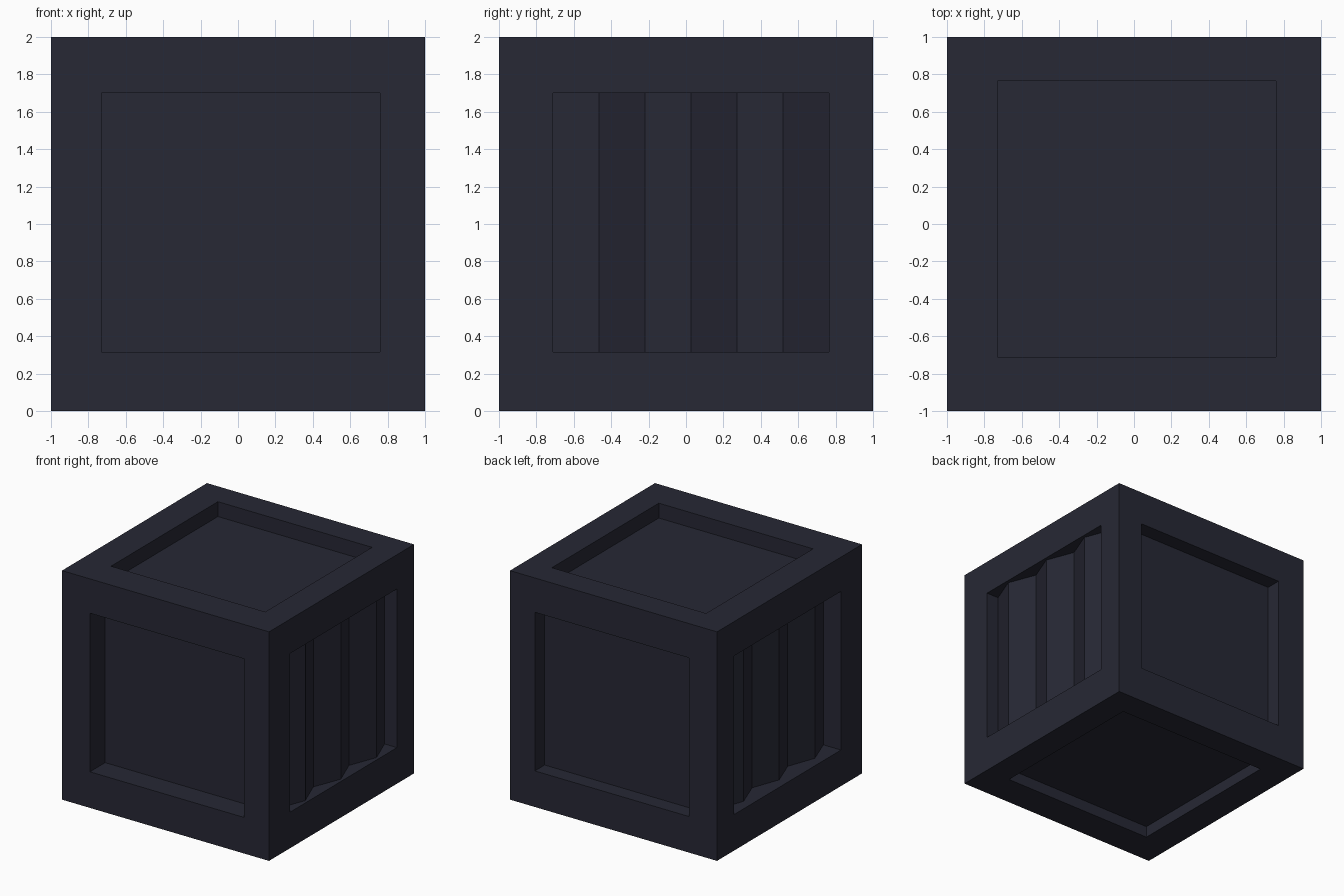
import bpy, bmesh

if "Cube" in bpy.data.objects:
    bpy.data.objects.remove(bpy.data.objects["Cube"])

# Limits of the window openings in the frame
X0, X1 = -0.73, 0.76
Y0, Y1 = -0.71, 0.765
Z0, Z1 = 0.315, 1.70

dark = bpy.data.materials.new("dark_metal")
dark.diffuse_color = (0.02, 0.021, 0.035, 1)
dark.use_nodes = True
dark.node_tree.nodes["Principled BSDF"].inputs["Base Color"].default_value = dark.diffuse_color


def prism(name, outline, z0, z1):
    """Extrude a closed xy outline from z0 to z1."""
    bm = bmesh.new()
    face = bm.faces.new([bm.verts.new((x, y, z0)) for x, y in outline])
    top = bmesh.ops.extrude_face_region(bm, geom=[face])["geom"]
    verts = [g for g in top if isinstance(g, bmesh.types.BMVert)]
    bmesh.ops.translate(bm, verts=verts, vec=(0, 0, z1 - z0))
    bmesh.ops.recalc_face_normals(bm, faces=bm.faces)
    mesh = bpy.data.meshes.new(name)
    bm.to_mesh(mesh)
    bm.free()
    mesh.materials.append(dark)
    obj = bpy.data.objects.new(name, mesh)
    bpy.context.collection.objects.link(obj)
    return obj


def box(name, x, y, z):
    return prism(name, [(x[0], y[0]), (x[1], y[0]), (x[1], y[1]), (x[0], y[1])], *z)


# Outer frame: a cube with a window tunnelled through along each axis
frame = box("crate_frame", (-1, 1), (-1, 1), (0, 2))
tunnels = [
    ((-2, 2), (Y0, Y1), (Z0, Z1)),
    ((X0, X1), (-2, 2), (Z0, Z1)),
    ((X0, X1), (Y0, Y1), (-1, 3)),
]
bpy.context.view_layer.objects.active = frame
for limits in tunnels:
    cutter = box("window_cutter", *limits)
    cutter.hide_render = True
    mod = frame.modifiers.new("window", "BOOLEAN")
    mod.operation = "DIFFERENCE"
    mod.solver = "EXACT"
    mod.object = cutter
    bpy.ops.object.modifier_apply(modifier=mod.name)
    bpy.data.objects.remove(cutter)

# Inner body: flat front, back, top and bottom panels, pleated left and right
PLEATS = 6
ys = [Y0 + (Y1 - Y0) * i / PLEATS for i in range(PLEATS + 1)]
right = [(0.975 if i % 2 else 0.88, y) for i, y in enumerate(ys)]
left = [(-0.92 if i % 2 else -0.83, y) for i, y in enumerate(ys)]
outline = [(-0.8, -0.79), (0.85, -0.79)] + right + [(0.85, 0.865), (-0.8, 0.865)] + left[::-1]
prism("inner_panels", outline, 0.10, 1.87)
